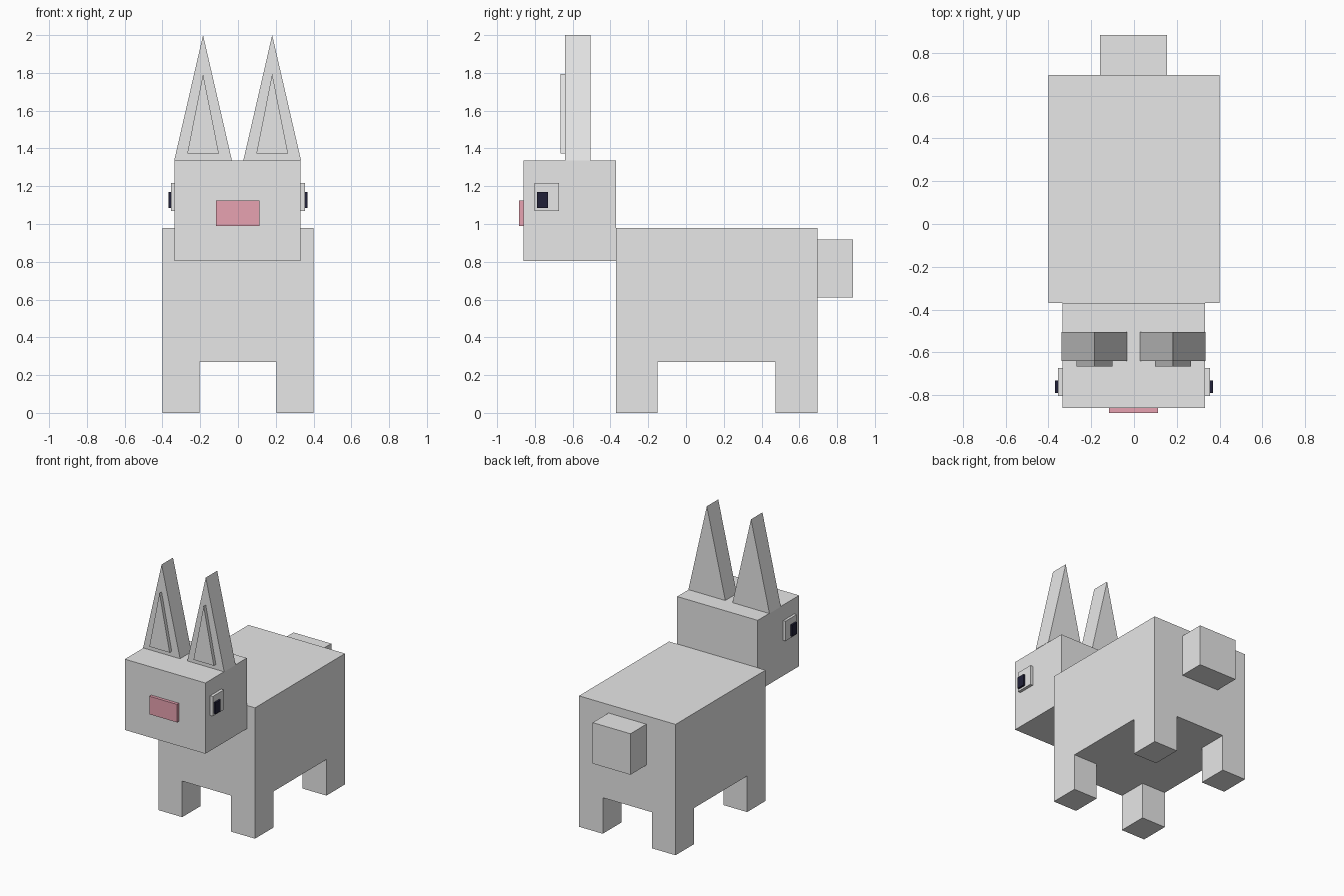
import bpy
import bmesh

default = bpy.data.objects.get("Cube")
if default:
    bpy.data.objects.remove(default, do_unlink=True)


def make_material(name, color):
    mat = bpy.data.materials.new(name)
    mat.use_nodes = True
    mat.diffuse_color = color
    mat.node_tree.nodes["Principled BSDF"].inputs["Base Color"].default_value = color
    return mat


fur = make_material("pale fur", (0.8, 0.8, 0.8, 1))
pink = make_material("pink nose", (0.8, 0.36, 0.44, 1))
navy = make_material("dark navy", (0.015, 0.015, 0.04, 1))


def extrude_profile(name, points, y, mat):
    """Sweep an x-z outline from y[0] to y[1]."""
    bm = bmesh.new()
    face = bm.faces.new([bm.verts.new((px, y[0], pz)) for px, pz in points])
    swept = bmesh.ops.extrude_face_region(bm, geom=[face])["geom"]
    verts = [v for v in swept if isinstance(v, bmesh.types.BMVert)]
    bmesh.ops.translate(bm, verts=verts, vec=(0, y[1] - y[0], 0))
    bmesh.ops.recalc_face_normals(bm, faces=bm.faces)
    mesh = bpy.data.meshes.new(name)
    bm.to_mesh(mesh)
    bm.free()
    mesh.materials.append(mat)
    obj = bpy.data.objects.new(name, mesh)
    bpy.context.collection.objects.link(obj)
    return obj


def box(name, x, y, z, mat=fur):
    outline = [(x[0], z[0]), (x[1], z[0]), (x[1], z[1]), (x[0], z[1])]
    return extrude_profile(name, outline, y, mat)


def wedge(name, center, half, y, z):
    outline = [(center - half, z[0]), (center + half, z[0]), (center, z[1])]
    return extrude_profile(name, outline, y, fur)


# Trunk, head, nose and tail
box("body", (-0.4, 0.4), (-0.37, 0.695), (0.27, 0.98))
box("head", (-0.335, 0.332), (-0.86, -0.37), (0.805, 1.335))
box("nose", (-0.117, 0.113), (-0.883, -0.86), (0.99, 1.125), pink)
box("tail", (-0.158, 0.155), (0.695, 0.883), (0.61, 0.917))

# Paired parts, left is +x
for side, s in (("left", 1), ("right", -1)):
    leg_x = sorted((0.203 * s, 0.4 * s))
    box(side + "_front_leg", leg_x, (-0.37, -0.152), (0, 0.27))
    box(side + "_back_leg", leg_x, (0.475, 0.695), (0, 0.27))

    ear_x = 0.183 * s - 0.002
    wedge(side + "_ear", ear_x, 0.153, (-0.64, -0.505), (1.335, 2.0))
    wedge(side + "_inner_ear", ear_x, 0.084, (-0.665, -0.64), (1.372, 1.795))

    eye_x = sorted((0.332 * s, 0.354 * s))
    pupil_x = sorted((0.354 * s, 0.368 * s))
    box(side + "_eye", eye_x, (-0.803, -0.672), (1.07, 1.218))
    box(side + "_pupil", pupil_x, (-0.79, -0.73), (1.085, 1.17), navy)
